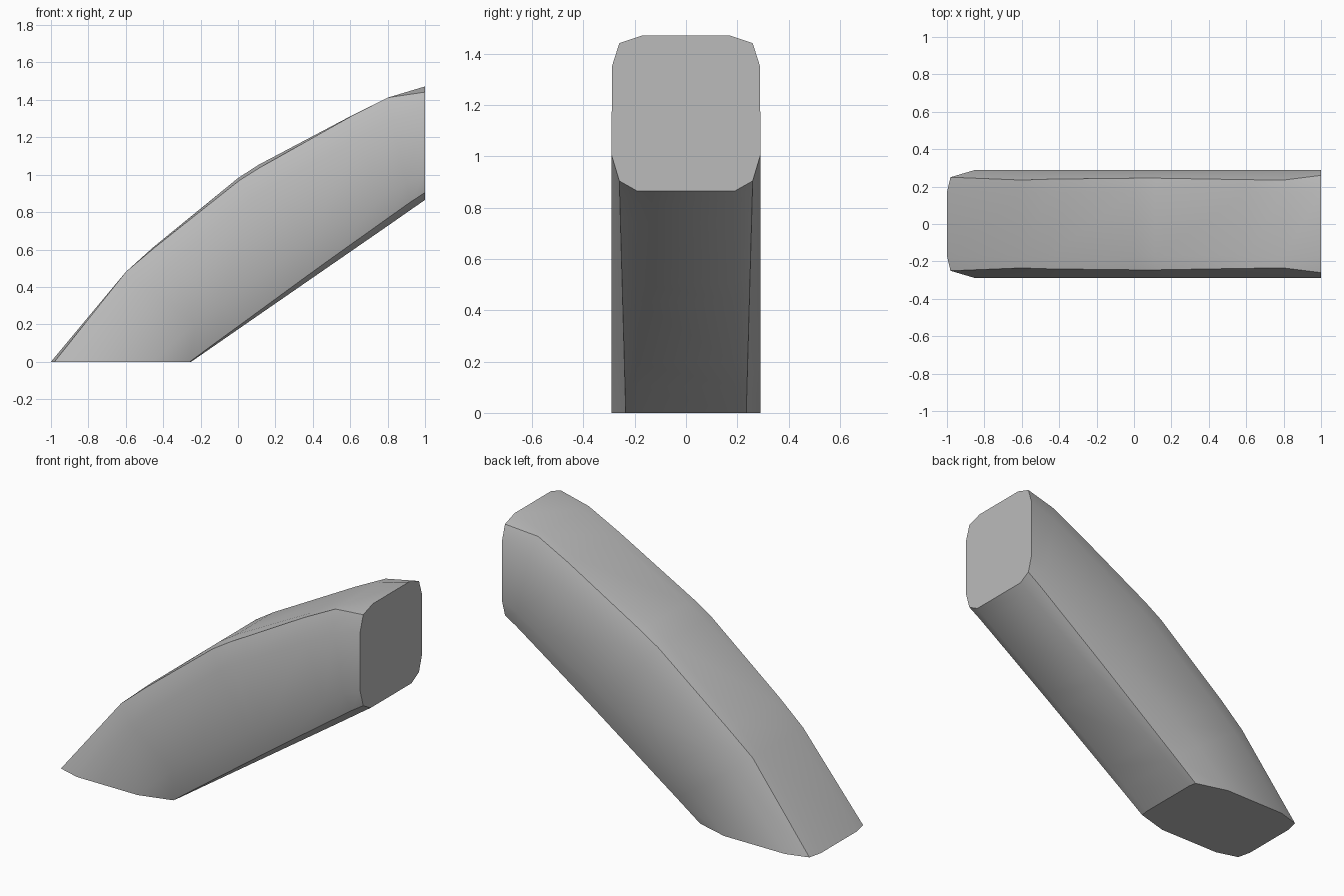
import bpy, bmesh
from mathutils import Vector

cube = bpy.data.objects.get("Cube")
if cube:
    bpy.data.objects.remove(cube)

grey = bpy.data.materials.new("plain grey")
grey.use_nodes = True
colour = (0.5, 0.5, 0.5, 1)
grey.diffuse_color = colour
grey.node_tree.nodes["Principled BSDF"].inputs["Base Color"].default_value = colour

# Stations along the beam: outer x/z, inner x/z, outer crease half width and depth
stations = [
    ((-1.0, 0.0), (-0.25, 0.0), 0.25, 0.025),
    ((-0.6, 0.48), (-0.1, 0.104), 0.235, 0.0),
    ((-0.45, 0.615), (0.03, 0.194), 0.24, 0.01),
    ((0.0, 0.982), (0.38, 0.436), 0.245, 0.022),
    ((0.11, 1.053), (0.48, 0.505), 0.245, 0.025),
    ((0.6, 1.312), (0.82, 0.74), 0.237, 0.003),
    ((0.8, 1.412), (0.93, 0.817), 0.235, 0.0),
    ((1.0, 1.472), (1.0, 0.865), 0.26, 0.05),
]


def section(outer, inner, crease_y, crease_t):
    """Rounded ring from the outer face to the inner face, mirrored in y."""
    a = Vector((outer[0], 0, outer[1]))
    b = Vector((inner[0], 0, inner[1]))
    f = (inner[0] + 0.25) / 1.25          # 0 at the foot, 1 at the upper end
    half = [(0.17, 0), (crease_y, crease_t), (0.289, 0.2),
            (0.29, 0.73 + 0.04 * f),
            (0.235 + 0.025 * f, 0.99 - 0.055 * f), (0.19, 1)]
    ring = half + [(-y, t) for y, t in reversed(half)]
    return [a.lerp(b, t) + Vector((0, y, 0)) for y, t in ring]


# Curved beam lofted through the stations, with flat cut ends
bm = bmesh.new()
rings = [[bm.verts.new(p) for p in section(*s)] for s in stations]
for r, s in zip(rings, rings[1:]):
    for i in range(len(r)):
        j = (i + 1) % len(r)
        bm.faces.new((r[i], r[j], s[j], s[i]))
bm.faces.new(rings[0])
bm.faces.new(rings[-1])
bmesh.ops.recalc_face_normals(bm, faces=bm.faces)
mesh = bpy.data.meshes.new("curved_beam")
bm.to_mesh(mesh)
bm.free()
mesh.materials.append(grey)
beam = bpy.data.objects.new("curved_beam", mesh)
bpy.context.collection.objects.link(beam)

bpy.ops.object.select_all(action='DESELECT')
beam.select_set(True)
bpy.context.view_layer.objects.active = beam
bpy.ops.object.shade_smooth_by_angle(angle=0.52)
